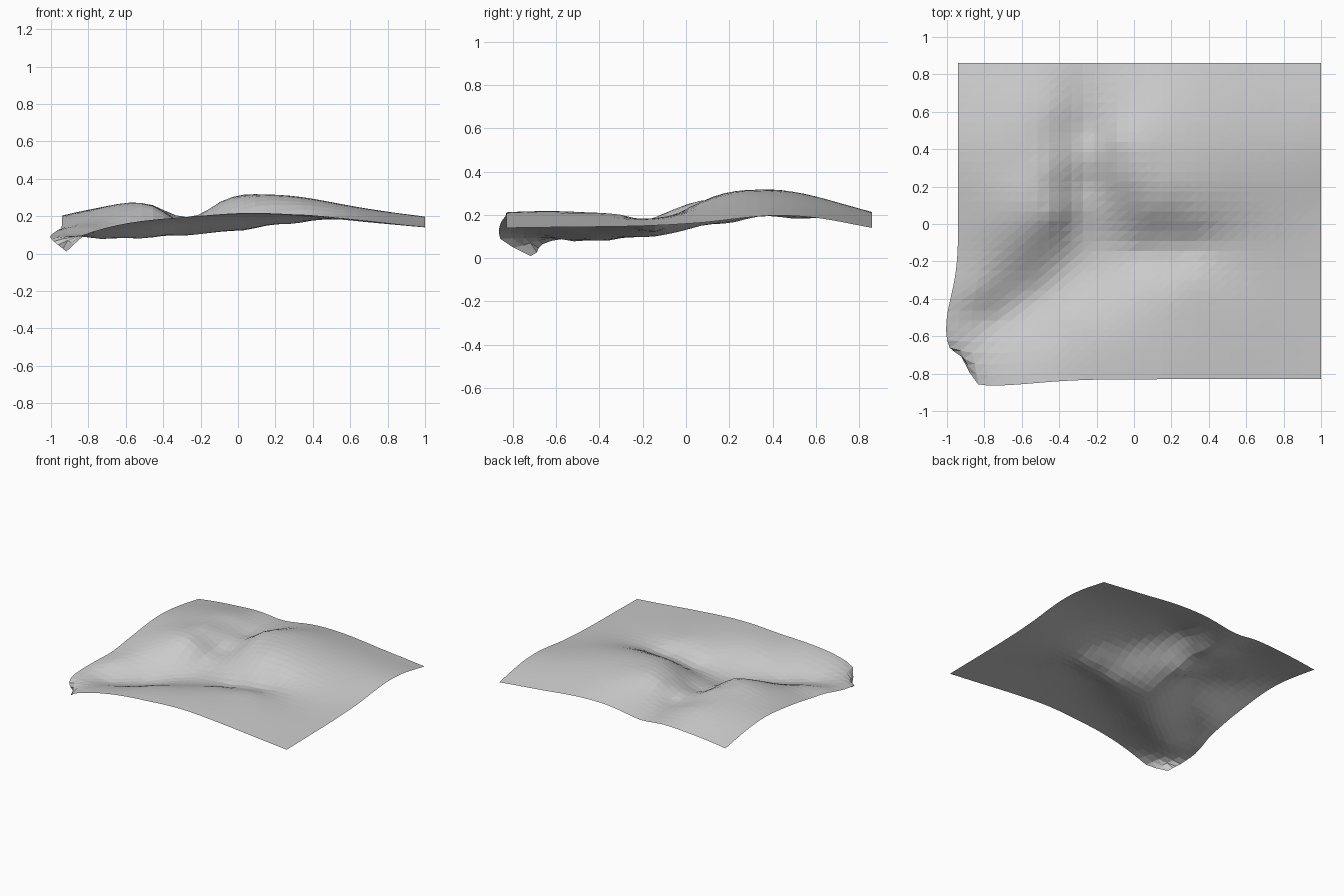
import bpy
import bmesh
import math

LEFT, RIGHT, FRONT, BACK = -.94, 1.0, -.83, .86
COLUMNS, ROWS = 32, 32

old_cube = bpy.data.objects.get("Cube")
if old_cube:
    bpy.data.objects.remove(old_cube, do_unlink=True)

# Border profiles: position along the edge, height
left_edge = [(.65, .18), (.4, .203), (.1, .178), (-.2, .135), (-.45, .105), (-.62, .08)]
right_edge = [(.86, .14), (.6, .187), (.4, .197), (.1, .167), (-.3, .147), (-.83, .14)]
back_edge = [(-.94, .145), (-.6, .18), (-.36, .185), (-.24, .172), (0, .203), (.2, .213), (.6, .18)]
front_edge = [(-.94, .01), (-.8, .1), (-.6, .16), (-.2, .198), (.1, .212), (.4, .195), (.7, .167)]

# Valley floors: the upright channel, the slanting channel, the side crease
back_channel = [(-.26, .7, .185), (-.3, .5, .187), (-.22, .5, .187), (-.3, .2, .168),
                (-.22, .22, .17), (-.31, 0, .14), (-.18, .04, .15)]
slant_channel = [(-.33, -.18, .1), (-.5, -.38, .08), (-.7, -.52, .078)]
side_crease = [(-.15, -.17, .11), (.05, -.16, .125), (.3, -.13, .16), (.5, -.1, .19)]

# Rounded swells between the valleys
left_swell = [(-.6, .3, .263), (-.45, .3, .257), (-.43, .05, .24), (-.58, -.12, .195),
              (-.45, .6, .235), (-.8, -.35, .14)]
right_swell = [(.15, .35, .316), (.55, .33, .265), (.15, .62, .28), (-.09, .45, .278),
               (-.07, .25, .267), (.1, .07, .255), (.35, .03, .243), (.6, .03, .218)]
front_swell = [(.05, -.3, .175), (.3, -.28, .197), (.25, -.5, .211), (-.05, -.5, .203),
               (-.35, -.5, .155), (-.6, -.62, .125), (.65, -.45, .18)]


def solve(matrix, values):
    """Solve a small linear system by elimination with pivoting."""
    size = len(values)
    rows = [line + [value] for line, value in zip(matrix, values)]
    for col in range(size):
        pivot = max(range(col, size), key=lambda r: abs(rows[r][col]))
        rows[col], rows[pivot] = rows[pivot], rows[col]
        for r in range(col + 1, size):
            factor = rows[r][col] / rows[col][col]
            if factor:
                rows[r] = [a - factor * b for a, b in zip(rows[r], rows[col])]
    answer = [0.0] * size
    for r in reversed(range(size)):
        known = sum(rows[r][c] * answer[c] for c in range(r + 1, size))
        answer[r] = (rows[r][size] - known) / rows[r][r]
    return answer


def bend(x, y, point):
    """Thin plate bending influence of one guide point."""
    square = (x - point[0]) ** 2 + (y - point[1]) ** 2
    return square * math.log(square) if square > 0 else 0.0


def make_height_function(points):
    """Return a smooth height function that passes through the guide points."""
    count = len(points)
    matrix = [[bend(x, y, other) for other in points] + [1, x, y] for x, y, z in points]
    matrix += [[1] * count + [0, 0, 0]]
    matrix += [[p[axis] for p in points] + [0, 0, 0] for axis in (0, 1)]
    weights = solve(matrix, [p[2] for p in points] + [0, 0, 0])

    def height(x, y):
        plate = sum(w * bend(x, y, p) for w, p in zip(weights, points))
        return plate + weights[count] + weights[count + 1] * x + weights[count + 2] * y
    return height


def falloff(x, y, centre_x, centre_y, width, depth):
    """Soft local influence for the curled corner."""
    return math.exp(-((x - centre_x) / width) ** 2 - ((y - centre_y) / depth) ** 2)


def curl(x, y):
    """Bulge the left edge, pull the corner in and push the front lip out."""
    bulge = falloff(x, y, LEFT, -.56, .3, .24)
    corner = falloff(x, y, LEFT, FRONT, .07, .12)
    lip = falloff(x, y, -.78, FRONT, .35, .2)
    return x - .065 * bulge + .04 * corner, y - .035 * lip + .14 * corner


guides = [(LEFT, y, z) for y, z in left_edge] + [(RIGHT, y, z) for y, z in right_edge]
guides += [(x, BACK, z) for x, z in back_edge] + [(x, FRONT, z) for x, z in front_edge]
guides += back_channel + slant_channel + side_crease
guides += left_swell + right_swell + front_swell
height = make_height_function(guides)

# Draped sheet: a single faceted surface
bm = bmesh.new()
grid = []
for j in range(ROWS + 1):
    y = FRONT + (BACK - FRONT) * j / ROWS
    row = []
    for i in range(COLUMNS + 1):
        x = LEFT + (RIGHT - LEFT) * i / COLUMNS
        row.append(bm.verts.new((*curl(x, y), max(0, height(x, y)))))
    grid.append(row)
for low, high in zip(grid, grid[1:]):
    for i in range(COLUMNS):
        bm.faces.new((low[i], low[i + 1], high[i + 1]))
        bm.faces.new((low[i], high[i + 1], high[i]))

mesh = bpy.data.meshes.new("draped_sheet")
bm.to_mesh(mesh)
bm.free()
sheet = bpy.data.objects.new("draped_sheet", mesh)
bpy.context.collection.objects.link(sheet)

# Plain grey colour
grey = bpy.data.materials.new("light_grey")
grey.use_nodes = True
grey.diffuse_color = (.6, .6, .6, 1)
grey.node_tree.nodes["Principled BSDF"].inputs["Base Color"].default_value = (.6, .6, .6, 1)
mesh.materials.append(grey)
